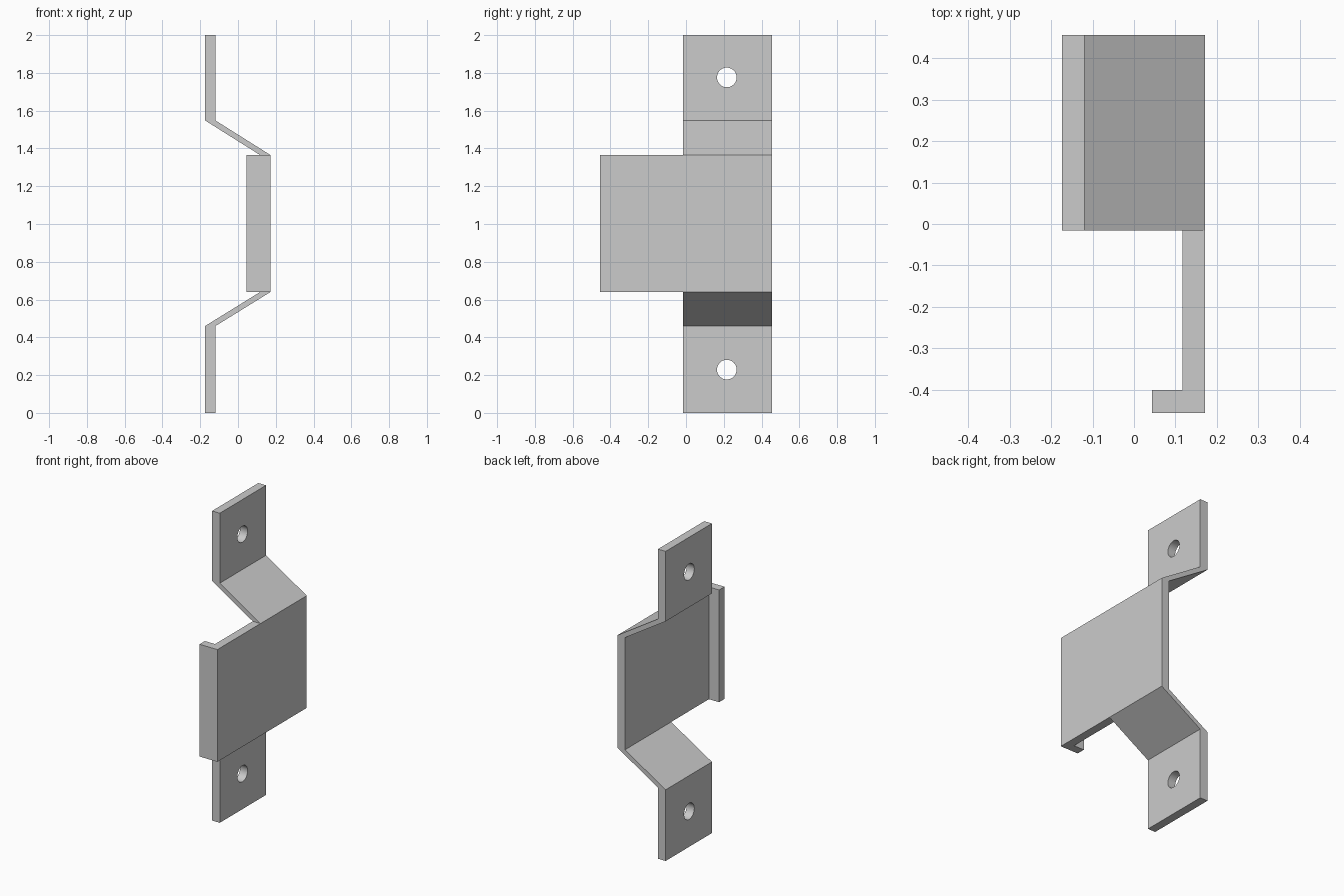
import bpy
import bmesh
import math
from mathutils import Vector

cube = bpy.data.objects.get("Cube")
if cube:
    bpy.data.objects.remove(cube, do_unlink=True)

# Single grey metal
metal = bpy.data.materials.new("grey_metal")
metal.use_nodes = True
colour = (0.6, 0.6, 0.6, 1)
metal.diffuse_color = colour
metal.node_tree.nodes["Principled BSDF"].inputs["Base Color"].default_value = colour

# Shared dimensions
BACK, STRAP_FRONT, PLATE_FRONT = 0.456, -0.016, -0.456
X_OUT, X_IN, T = 0.172, -0.174, 0.055
PLATE_LOW, PLATE_HIGH = 0.64, 1.365


def extrude_profile(name, points, vector):
    """Solid made by sweeping a flat outline along a vector."""
    bm = bmesh.new()
    face = bm.faces.new([bm.verts.new(p) for p in points])
    swept = bmesh.ops.extrude_face_region(bm, geom=[face])
    verts = [g for g in swept["geom"] if isinstance(g, bmesh.types.BMVert)]
    bmesh.ops.translate(bm, verts=verts, vec=Vector(vector))
    bmesh.ops.recalc_face_normals(bm, faces=bm.faces)
    mesh = bpy.data.meshes.new(name)
    bm.to_mesh(mesh)
    bm.free()
    mesh.materials.append(metal)
    obj = bpy.data.objects.new(name, mesh)
    bpy.context.collection.objects.link(obj)
    return obj


def mounting_arm(name, z_end, z_bend, z_plate, z_hole):
    """Flat flange with a screw hole, and the sloped web up to the plate."""
    inner = [(X_IN, z_end), (X_IN, z_bend), (X_OUT - T, z_plate)]
    outer = [(X_OUT, z_plate), (X_IN + T, z_bend), (X_IN + T, z_end)]
    arm = extrude_profile(name, [(x, STRAP_FRONT, z) for x, z in inner + outer],
                          (0, BACK - STRAP_FRONT, 0))
    bpy.ops.mesh.primitive_cylinder_add(
        vertices=40, radius=0.052, depth=0.3,
        location=(X_IN + T / 2, 0.216, z_hole), rotation=(0, math.pi / 2, 0))
    cutter = bpy.context.object
    cutter.name = name + "_hole_cutter"
    cutter.data.materials.append(metal)
    cutter.hide_render = True
    cutter.hide_set(True)
    cut = arm.modifiers.new("screw_hole", "BOOLEAN")
    cut.operation = "DIFFERENCE"
    cut.solver = "EXACT"
    cut.object = cutter
    # Bake the hole, then drop the cutter
    bpy.context.view_layer.objects.active = arm
    bpy.ops.object.select_all(action="DESELECT")
    arm.select_set(True)
    bpy.ops.object.modifier_apply(modifier=cut.name)
    bpy.data.objects.remove(cutter, do_unlink=True)
    bpy.ops.object.shade_smooth_by_angle(angle=math.radians(25))


mounting_arm("lower_arm", 0, 0.46, PLATE_LOW, 0.229)
mounting_arm("upper_arm", 2, 1.548, PLATE_HIGH, 1.776)

# Central plate with the hooked lip along its front edge
hook = [(X_OUT, BACK), (X_OUT, PLATE_FRONT), (0.044, PLATE_FRONT),
        (0.044, PLATE_FRONT + T), (X_OUT - T, PLATE_FRONT + T), (X_OUT - T, BACK)]
extrude_profile("hooked_plate", [(x, y, PLATE_LOW) for x, y in hook],
                (0, 0, PLATE_HIGH - PLATE_LOW))
